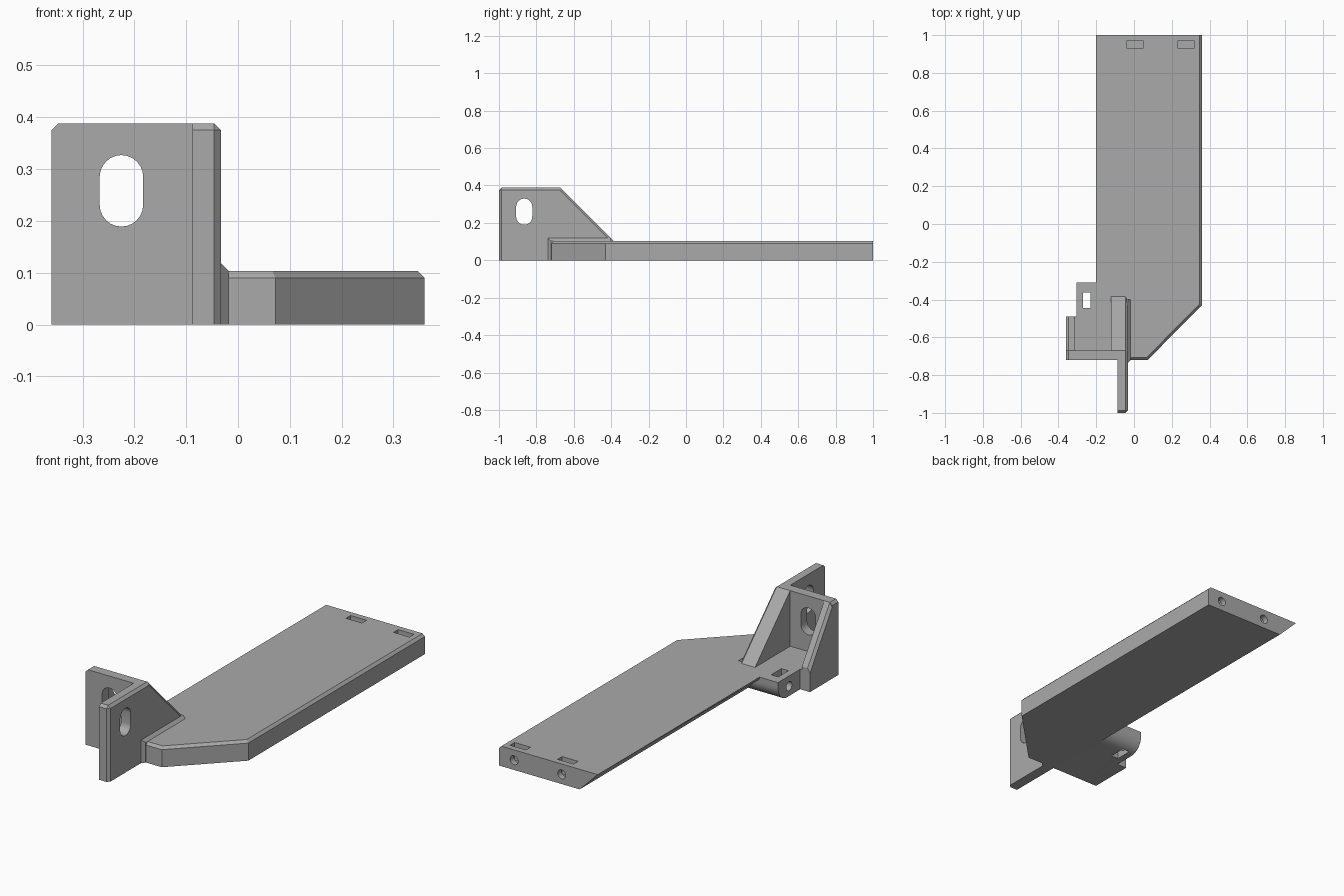
import bpy, bmesh, math
from mathutils import Vector

cube = bpy.data.objects.get("Cube")
if cube:
    bpy.data.objects.remove(cube)

grey = bpy.data.materials.new("plain_grey")
grey.use_nodes = True
COLOUR = (0.4, 0.4, 0.4, 1)
grey.diffuse_color = COLOUR
grey.node_tree.nodes["Principled BSDF"].inputs["Base Color"].default_value = COLOUR

TOP, HIGH, CH = 0.103, 0.388, 0.013


def place(axis, a, b, d):
    """Put profile coordinates a, b in the plane across the axis."""
    return {"x": (d, a, b), "y": (a, d, b), "z": (a, b, d)}[axis]


def prism(name, pts, axis, lo, hi, chamfer=None, size=CH):
    """Extrude a profile along an axis; chamfer edges whose ends and middle satisfy a rule."""
    bm = bmesh.new()
    face = bm.faces.new([bm.verts.new(place(axis, a, b, lo)) for a, b in pts])
    ext = bmesh.ops.extrude_face_region(bm, geom=[face])
    move = Vector(place(axis, 0, 0, hi - lo))
    bmesh.ops.translate(bm, vec=move, verts=[g for g in ext["geom"] if isinstance(g, bmesh.types.BMVert)])
    bmesh.ops.recalc_face_normals(bm, faces=bm.faces)
    if chamfer:
        edges = [e for e in bm.edges if chamfer(e.verts[0].co, e.verts[1].co)]
        bmesh.ops.bevel(bm, geom=edges, offset=size, segments=1, affect="EDGES")
    mesh = bpy.data.meshes.new(name)
    bm.to_mesh(mesh)
    bm.free()
    mesh.materials.append(grey)
    obj = bpy.data.objects.new(name, mesh)
    bpy.context.collection.objects.link(obj)
    return obj


def rect(a0, a1, b0, b1):
    return [(a0, b0), (a1, b0), (a1, b1), (a0, b1)]


def stadium(a, b, r, half=0.0, n=12):
    """Round hole, or an upright slot when half is above zero."""
    pts = []
    for side, start in ((1, 0), (-1, math.pi)):
        for i in range(n + (half > 0)):
            t = start + math.pi * i / n
            pts.append((a + r * math.cos(t), b + side * half + r * math.sin(t)))
    return pts


def cut(obj, pts, axis, lo, hi):
    cutter = prism("cutter", pts, axis, lo, hi)
    cutter.hide_render = True
    mod = obj.modifiers.new("hole", "BOOLEAN")
    mod.operation, mod.solver, mod.object = "DIFFERENCE", "EXACT", cutter
    bpy.context.view_layer.objects.active = obj
    bpy.ops.object.modifier_apply(modifier=mod.name)
    bpy.data.objects.remove(cutter)


def smooth(obj):
    bpy.ops.object.select_all(action="DESELECT")
    obj.select_set(True)
    bpy.context.view_layer.objects.active = obj
    bpy.ops.object.shade_smooth_by_angle(angle=math.radians(30))


# Long plate, chamfered on its outer top rim and undercut on the inner side
outline = [(-0.2, 1), (0.36, 1), (0.36, -0.43), (0.072, -0.72), (-0.2, -0.72)]
plate = prism("base_plate", outline, "z", 0, TOP,
              lambda p, q: min(p.z, q.z) > 0.1 and min(p.x, q.x) > -0.21
              and not (p.y > 0.9 and q.y > 0.9) and not (p.x < -0.1 and q.x < -0.1))
for v in plate.data.vertices:
    if v.co.x < -0.19 and v.co.z < 0.01:
        v.co.x += TOP
for x in (0.005, 0.275):
    cut(plate, rect(x - 0.045, x + 0.045, 0.932, 0.969), "z", 0.012, 0.2)
    cut(plate, stadium(x, 0.05, 0.023), "y", 0.85, 1.1)
smooth(plate)

# Bracket floor with a tab rounded underneath
R = 0.075
curve = [(-0.31 - R + R * math.sin(t * math.pi / 20), R - R * math.cos(t * math.pi / 20)) for t in range(11)]
floor = prism("bracket_floor", [(-0.72, 0)] + curve + [(-0.31, TOP), (-0.72, TOP)], "x", -0.305, -0.09)
cut(floor, rect(-0.27, -0.23, -0.445, -0.362), "z", -0.1, 0.2)
cut(floor, stadium(-0.4, 0.05, 0.023), "x", -0.4, -0.17)
smooth(floor)
prism("floor_edge", rect(-0.34, -0.3, -0.7, -0.49), "z", 0, TOP)

# Front mounting panel with its upright slot
panel = prism("front_panel", rect(-0.36, -0.06, 0, HIGH), "y", -0.72, -0.67,
              lambda p, q: p.x < -0.3 and q.x < -0.3 and p.z > 0.3 and q.z > 0.3)
cut(panel, stadium(-0.225, 0.258, 0.042, 0.027), "y", -0.8, -0.6)
smooth(panel)

# Side wing, chamfered around its outer face and across the front top
slope = [(-1, 0), (-1, HIGH), (-0.67, HIGH), (-0.385, TOP), (-0.385, 0)]
wing = prism("side_wing", slope, "x", -0.088, -0.033,
             lambda p, q: (min(p.x, q.x) > -0.05 and max(p.z, q.z) > 0.2)
             or (max(p.y, q.y) < -0.9 and min(p.z, q.z) > 0.3))
cut(wing, stadium(-0.865, 0.26, 0.043, 0.027), "x", -0.2, 0.1)
smooth(wing)
prism("wing_rib", slope[2:] + [(-0.67, 0)], "x", -0.122, -0.085)

# Collar where the wing meets the plate
prism("wing_collar", rect(-0.04, -0.018, 0, 0.118), "y", -0.737, -0.4,
      lambda p, q: min(p.x, q.x) > -0.03 and (min(p.z, q.z) > 0.1 or max(p.y, q.y) < -0.7), 0.015)

# Inner gusset behind the panel
prism("side_gusset", [(-0.7, 0), (-0.7, HIGH), (-0.67, HIGH), (-0.49, 0.12), (-0.49, 0)],
      "x", -0.36, -0.315,
      lambda p, q: max(p.x, q.x) < -0.35 and max(p.z, q.z) > 0.2 and max(p.y, q.y) > -0.69)
